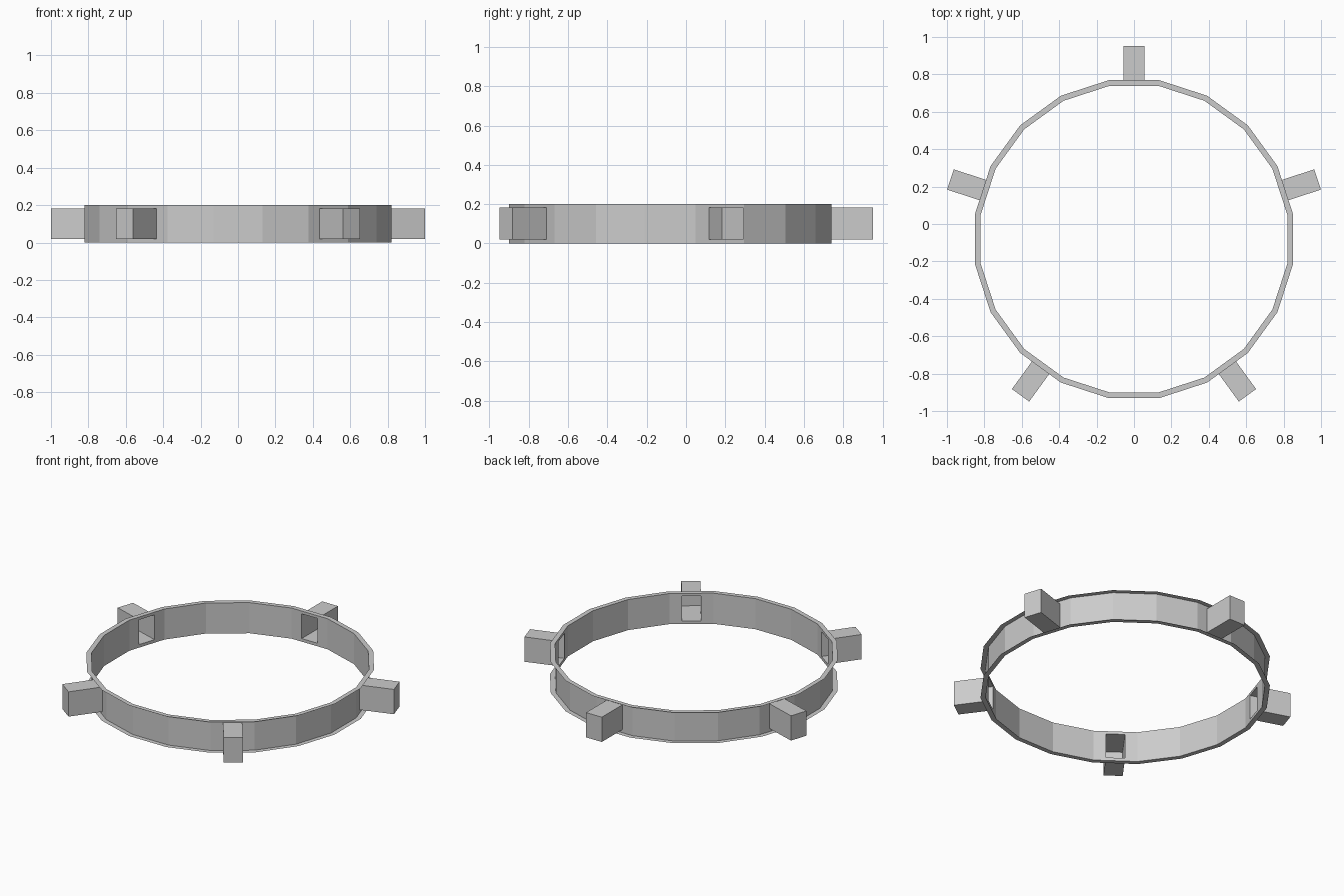
import bpy, bmesh, math
from mathutils import Vector

if "Cube" in bpy.data.objects:
    bpy.data.objects.remove(bpy.data.objects["Cube"])

SIDES = 20
CY = -0.081                  # ring centre on y
R_WALL, R_RIM, R_END = 0.82, 0.85, 1.032   # distances to flat panels
HEIGHT = 0.2
ARM_W, ARM_Z0, ARM_Z1 = 0.057, 0.02, 0.182
HALF = math.tan(math.pi / SIDES)


def local(angle, r, t, z):
    """Point at distance r along a panel normal, t sideways, height z."""
    c, s = math.cos(angle), math.sin(angle)
    return Vector((r * c - t * s, CY + r * s + t * c, z))


def quad(bm, angle, pts):
    bm.faces.new([bm.verts.new(local(angle, *p)) for p in pts])


def wall(bm, a, t0, t1, z0, z1, r=R_WALL):
    quad(bm, a, [(r, t0, z0), (r, t1, z0), (r, t1, z1), (r, t0, z1)])


def finish(bm, name):
    bmesh.ops.remove_doubles(bm, verts=bm.verts, dist=0.0005)
    me = bpy.data.meshes.new(name)
    bm.to_mesh(me)
    bm.free()
    ob = bpy.data.objects.new(name, me)
    bpy.context.collection.objects.link(ob)


# Ring band: faceted wall with outward rims, open where an arm joins
bm = bmesh.new()
for i in range(SIDES):
    a = 2 * math.pi * i / SIDES
    w, o = R_WALL * HALF, R_RIM * HALF
    if i % 4 == 1:
        wall(bm, a, -w, -ARM_W, 0, HEIGHT)
        wall(bm, a, ARM_W, w, 0, HEIGHT)
        wall(bm, a, -ARM_W, ARM_W, 0, ARM_Z0)
        wall(bm, a, -ARM_W, ARM_W, ARM_Z1, HEIGHT)
    else:
        wall(bm, a, -w, w, 0, HEIGHT)
    quad(bm, a, [(R_WALL, -w, HEIGHT), (R_RIM, -o, HEIGHT),
                 (R_RIM, o, HEIGHT), (R_WALL, w, HEIGHT)])
    quad(bm, a, [(R_WALL, w, 0), (R_RIM, o, 0),
                 (R_RIM, -o, 0), (R_WALL, -w, 0)])
finish(bm, "ring_band")

# Five hollow square arms, open to the inside of the ring
for k in range(5):
    a = 2 * math.pi * (4 * k + 1) / SIDES
    bm = bmesh.new()
    rim = [(-ARM_W, ARM_Z0), (ARM_W, ARM_Z0), (ARM_W, ARM_Z1), (-ARM_W, ARM_Z1)]
    for j in range(4):
        p, q = rim[j], rim[(j + 1) % 4]
        quad(bm, a, [(R_WALL, *p), (R_WALL, *q), (R_END, *q), (R_END, *p)])
    wall(bm, a, -ARM_W, ARM_W, ARM_Z0, ARM_Z1, R_END)
    bmesh.ops.remove_doubles(bm, verts=bm.verts, dist=0.0005)
    bmesh.ops.recalc_face_normals(bm, faces=bm.faces)
    finish(bm, f"arm_{k + 1}")
